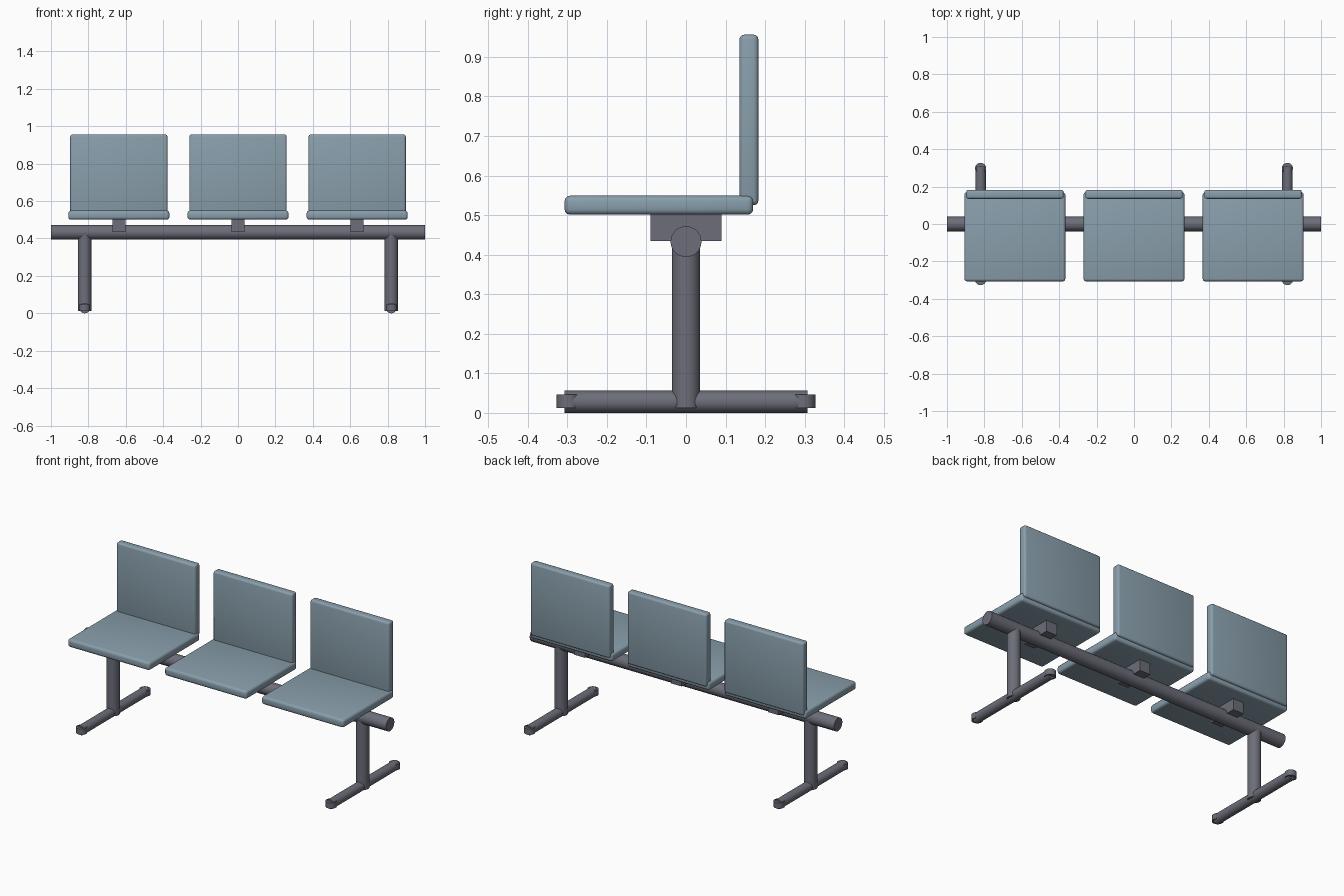
import bpy, math

if "Cube" in bpy.data.objects:
    bpy.data.objects.remove(bpy.data.objects["Cube"])


def material(name, rgb):
    m = bpy.data.materials.new(name)
    m.diffuse_color = (*rgb, 1)
    m.use_nodes = True
    m.node_tree.nodes["Principled BSDF"].inputs["Base Color"].default_value = m.diffuse_color
    return m


BLUE = material("blue_grey_pad", (0.25, 0.345, 0.41))
METAL = material("dark_grey_metal", (0.15, 0.155, 0.19))


def finish(name, mat, angle=30):
    ob = bpy.context.object
    ob.name = name
    ob.data.materials.append(mat)
    bpy.ops.object.shade_smooth_by_angle(angle=math.radians(angle))
    return ob


def box(name, lo, hi, mat, bevel=0.0):
    """Box between two corners, with optional rounded edges."""
    bpy.ops.mesh.primitive_cube_add(size=1, location=[(a + b) / 2 for a, b in zip(lo, hi)])
    bpy.context.object.scale = [b - a for a, b in zip(lo, hi)]
    bpy.ops.object.transform_apply(location=False, rotation=False, scale=True)
    if bevel:
        mod = bpy.context.object.modifiers.new("rounded_edges", "BEVEL")
        mod.width, mod.segments = bevel, 3
        bpy.ops.object.modifier_apply(modifier=mod.name)
    return finish(name, mat, 35)


def tube(name, radius, length, centre, mat, rotation=(0, 0, 0)):
    bpy.ops.mesh.primitive_cylinder_add(vertices=32, radius=radius, depth=length,
                                        location=centre, rotation=rotation)
    return finish(name, mat)


# Long support beam
tube("beam", 0.039, 2.0, (0, 0, 0.433), METAL, (0, math.pi / 2, 0))

# Legs, each with a floor bar and a round glide at both ends
for side, x in (("left", -0.82), ("right", 0.82)):
    tube(side + "_leg", 0.036, 0.42, (x, 0, 0.222), METAL)
    tube(side + "_foot_bar", 0.028, 0.614, (x, 0, 0.028), METAL, (math.pi / 2, 0, 0))
    for end, y in (("front", -0.297), ("back", 0.297)):
        tube(f"{side}_{end}_glide", 0.03, 0.034, (x, y, 0.029), METAL)

# Three chairs: bracket, seat pad and backrest
for i, x in enumerate((-0.637, 0, 0.637), 1):
    box(f"bracket_{i}", (x - 0.035, -0.09, 0.435), (x + 0.035, 0.09, 0.51), METAL)
    box(f"seat_{i}", (x - 0.27, -0.307, 0.501), (x + 0.27, 0.17, 0.549), BLUE, 0.014)
    box(f"backrest_{i}", (x - 0.26, 0.135, 0.525), (x + 0.26, 0.183, 0.956), BLUE, 0.012)
